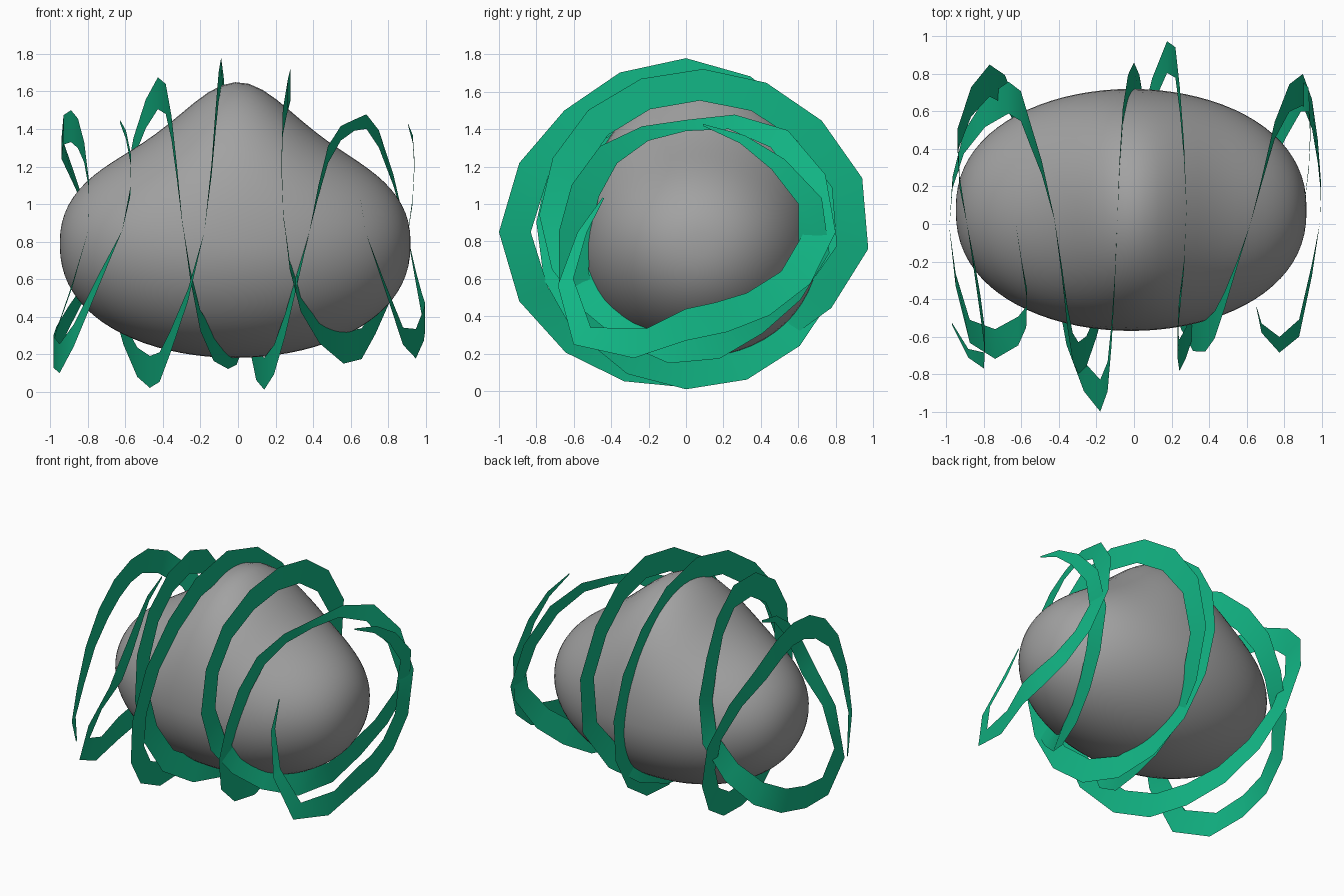
import bpy, math

if "Cube" in bpy.data.objects:
    bpy.data.objects.remove(bpy.data.objects["Cube"])


def material(name, rgb):
    m = bpy.data.materials.new(name)
    m.diffuse_color = (*rgb, 1)
    m.use_nodes = True
    m.node_tree.nodes["Principled BSDF"].inputs["Base Color"].default_value = m.diffuse_color
    return m


GREY = material("stone_grey", (0.36, 0.36, 0.36))
GREEN = material("ribbon_green", (0.006, 0.48, 0.24))


def make_object(name, verts, faces, mat):
    me = bpy.data.meshes.new(name)
    me.from_pydata(verts, [], faces)
    me.update()
    me.materials.append(mat)
    ob = bpy.data.objects.new(name, me)
    bpy.context.collection.objects.link(ob)
    for p in me.polygons:
        p.use_smooth = True
    return ob


# Smooth body: elliptical sections along x with a hump on top
def make_body(rings=40, sides=56):
    mid = 0.79
    verts, faces = [(-0.95, 0.075, mid)], []
    for i in range(1, rings):
        u = -math.cos(math.pi * i / rings)
        s = math.sqrt(1 - u * u) ** 0.88
        x = -0.015 + 0.935 * u
        up = 0.57 * s + 0.29 * math.exp(-(x / 0.38) ** 2) * s
        down = 0.61 * s
        for k in range(sides):
            a = 2 * math.pi * k / sides
            h = up if math.sin(a) > 0 else down
            verts.append((x, 0.075 + 0.645 * s * math.cos(a), mid + h * math.sin(a)))
    verts.append((0.92, 0.075, mid))
    last = len(verts) - 1
    for k in range(sides):
        n = (k + 1) % sides
        faces.append((0, 1 + n, 1 + k))
        for i in range(rings - 2):
            a, b = 1 + i * sides, 1 + (i + 1) * sides
            faces.append((a + k, a + n, b + n, b + k))
        c = 1 + (rings - 2) * sides
        faces.append((c + k, c + n, last))
    make_object("body", verts, faces, GREY)


def spline(keys, t):
    """Smooth value at position t along evenly spaced keys."""
    i = min(int(t), len(keys) - 2)
    f = t - i
    a, b, c, d = keys[max(i - 1, 0)], keys[i], keys[i + 1], keys[min(i + 2, len(keys) - 1)]
    return 0.5 * (2 * b + (c - a) * f + (2 * a - 5 * b + 4 * c - d) * f * f
                  + (3 * b - a - 3 * c + d) * f ** 3)


# Flat spiral ribbon around the x axis: one x and one outer radius per eighth
# of a turn; its width runs inwards and tapers to a point at both ends
def make_ribbon(name, start, turn, xs, radii, t0, t1, narrow=-9):
    n = round((t1 - t0) * 2)
    verts = []
    for i in range(n + 1):
        t = t0 + (t1 - t0) * i / n
        a = math.radians(start + turn * 45 * t)
        x, r = spline(xs, t), spline(radii, t)
        w = min(0.17, 0.015 + 0.07 * (t - t0), 0.01 + 0.08 * (t1 - t))
        w *= 1 - 0.65 * math.exp(-(t - narrow) ** 2)
        for q in (r, r - w):
            verts.append((x, -q * math.cos(a), 0.85 + q * math.sin(a)))
    faces = [(2 * i, 2 * i + 1, 2 * i + 3, 2 * i + 2) for i in range(n)]
    make_object(name, verts, faces, GREEN)


make_body()

make_ribbon("rising_ribbon", -45, 1,
            [-.97, -.80, -.82, -.89, -.94, -.77, -.61, -.47, -.36, -.18, -.12, -.09, -.06,
             0, .06, .14, .25, .38, .48, .62, .75, .90, .98, .99, .88, .68, .65],
            [.76, .77, .68, .65, .72, .85, .85, .83, .91, 1.0, .92, .93, .87,
             .86, .86, .84, .79, .68, .65, .60, .77, .80, .63, .58, .85, .58, .42],
            0, 25.5, narrow=19)

make_ribbon("falling_ribbon", 90, -1,
            [-.63, -.57, -.62, -.88, -.985, -.90, -.66, -.55, -.42, -.35, -.29, -.19, -.04,
             .04, .19, .25, .28, .235, .25, .36, .60, .76, .91, .94, .90],
            [.60, .58, .65, .88, .72, .72, .76, .75, .83, .83, .80, .80, .73,
             .80, .99, .93, .87, .83, .78, .68, .71, .68, .78, .63, .58],
            0, 23.8)
